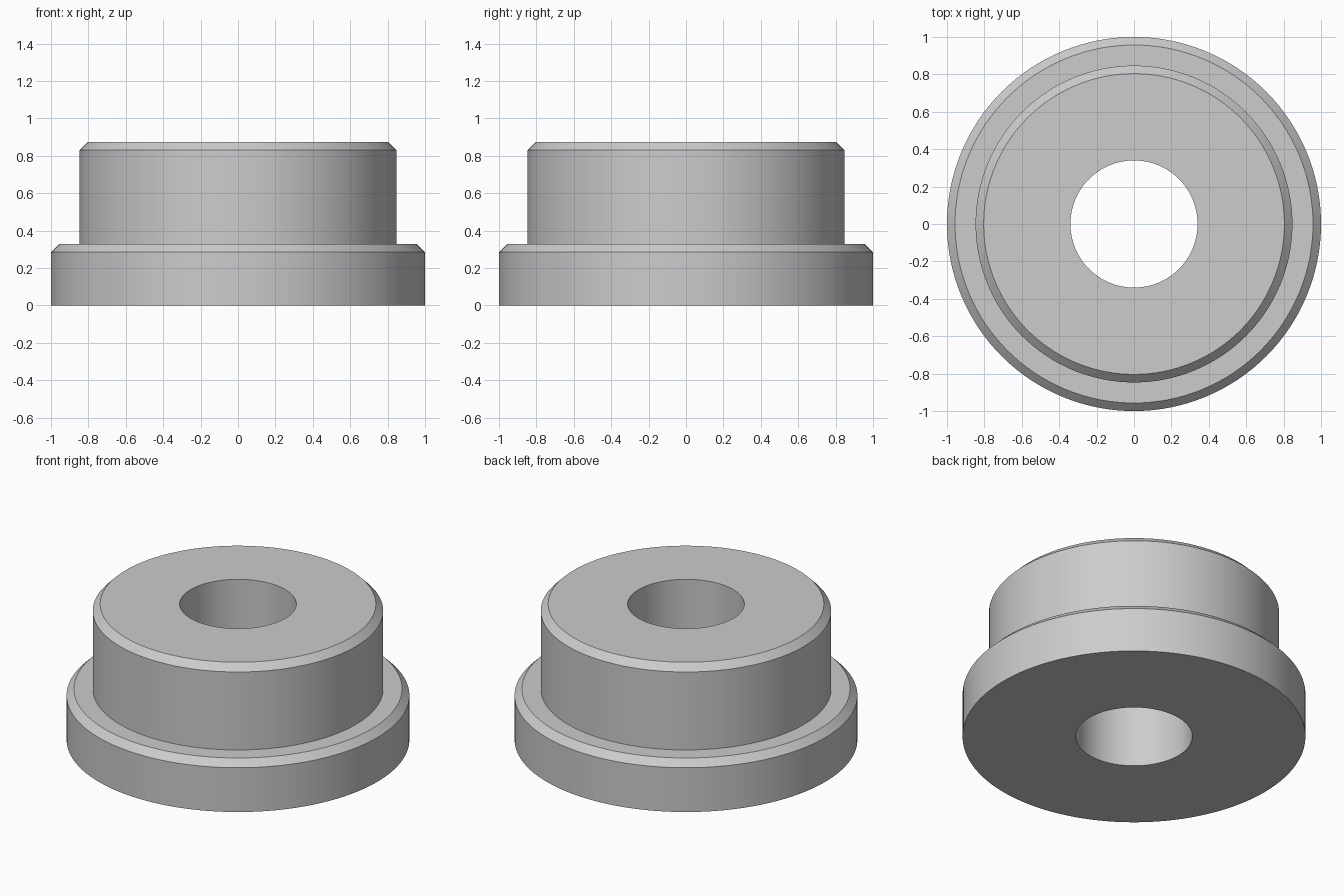
import bpy, bmesh, math

if "Cube" in bpy.data.objects:
    bpy.data.objects.remove(bpy.data.objects["Cube"])

SIDES = 128

# Closed cross-section (radius, height): bore, flange, chamfers, collar
PROFILE = [
    (0.34, 0.0), (1.0, 0.0), (1.0, 0.285), (0.957, 0.328),
    (0.847, 0.328), (0.847, 0.83), (0.804, 0.873), (0.34, 0.873),
]


def lathe(name, profile, material):
    """Revolve a closed profile around the z axis."""
    bm = bmesh.new()
    rings = []
    for i in range(SIDES):
        a = 2 * math.pi * i / SIDES
        rings.append([bm.verts.new((r * math.cos(a), r * math.sin(a), z))
                      for r, z in profile])
    n = len(profile)
    for i in range(SIDES):
        p, q = rings[i], rings[(i + 1) % SIDES]
        for j in range(n):
            k = (j + 1) % n
            bm.faces.new((p[j], q[j], q[k], p[k]))
    bmesh.ops.recalc_face_normals(bm, faces=bm.faces)
    mesh = bpy.data.meshes.new(name)
    bm.to_mesh(mesh)
    bm.free()
    mesh.materials.append(material)
    obj = bpy.data.objects.new(name, mesh)
    bpy.context.collection.objects.link(obj)
    return obj


grey = bpy.data.materials.new("light_grey")
grey.diffuse_color = (0.604, 0.604, 0.604, 1.0)
grey.use_nodes = True
grey.node_tree.nodes["Principled BSDF"].inputs["Base Color"].default_value = grey.diffuse_color

# Flanged bushing with a through bore
bushing = lathe("flanged_bushing", PROFILE, grey)
bpy.context.view_layer.objects.active = bushing
bushing.select_set(True)
bpy.ops.object.shade_smooth_by_angle(angle=math.radians(30))
